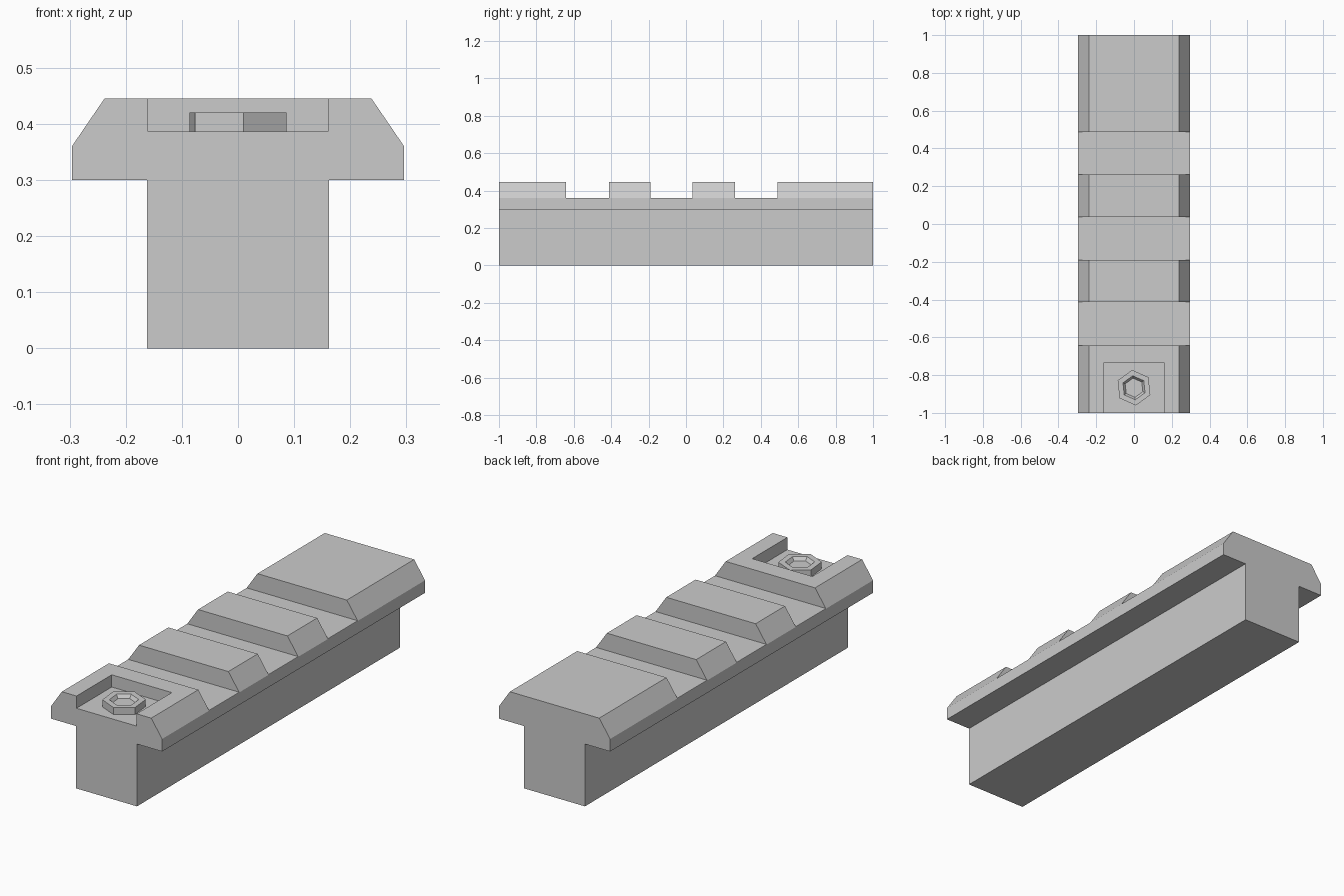
import bpy, bmesh, math

if "Cube" in bpy.data.objects:
    bpy.data.objects.remove(bpy.data.objects["Cube"])


def make_object(name, bm):
    bmesh.ops.recalc_face_normals(bm, faces=bm.faces[:])
    mesh = bpy.data.meshes.new(name)
    bm.to_mesh(mesh)
    bm.free()
    obj = bpy.data.objects.new(name, mesh)
    bpy.context.collection.objects.link(obj)
    return obj


def add_box(bm, lo, hi):
    cube = bmesh.ops.create_cube(bm, size=1)["verts"]
    for v in cube:
        for i in range(3):
            v.co[i] = hi[i] if v.co[i] > 0 else lo[i]


# Rail: mirrored T-shaped profile extruded along y
half = [(0.162, 0), (0.162, 0.30), (0.296, 0.30), (0.296, 0.36), (0.238, 0.445)]
profile = half + [(-x, z) for x, z in reversed(half)]
bm = bmesh.new()
face = bm.faces.new([bm.verts.new((x, -1, z)) for x, z in profile])
ext = bmesh.ops.extrude_face_region(bm, geom=[face], use_keep_orig=True)["geom"]
bmesh.ops.translate(bm, vec=(0, 2, 0),
                    verts=[v for v in ext if isinstance(v, bmesh.types.BMVert)])
rail = make_object("rail", bm)

# Cutters: three cross slots and the open front pocket
bm = bmesh.new()
for y0, y1 in [(-0.642, -0.413), (-0.19, 0.036), (0.262, 0.488)]:
    add_box(bm, (-0.5, y0, 0.361), (0.5, y1, 0.6))
add_box(bm, (-0.16, -1.2, 0.386), (0.16, -0.732, 0.6))
cutter = make_object("slot_cutter", bm)
cutter.hide_render = True

cut = rail.modifiers.new("slots", "BOOLEAN")
cut.operation = "DIFFERENCE"
cut.solver = "EXACT"
cut.object = cutter
bpy.context.view_layer.objects.active = rail
bpy.ops.object.modifier_apply(modifier=cut.name)
bpy.data.objects.remove(cutter)

# Hex bolt head with a tapered hex socket
bm = bmesh.new()
rings = []
for r, z in [(0.0945, 0.386), (0.0945, 0.42), (0.064, 0.42), (0.051, 0.404)]:
    angles = [math.radians(-84 + 60 * i) for i in range(6)]
    rings.append([bm.verts.new((r * math.cos(a), -0.867 + r * math.sin(a), z))
                  for a in angles])
for a, b in zip(rings, rings[1:]):
    for i in range(6):
        j = (i + 1) % 6
        bm.faces.new((a[i], a[j], b[j], b[i]))
bm.faces.new(rings[-1])
bm.faces.new(rings[0][::-1])
make_object("hex_bolt", bm)
